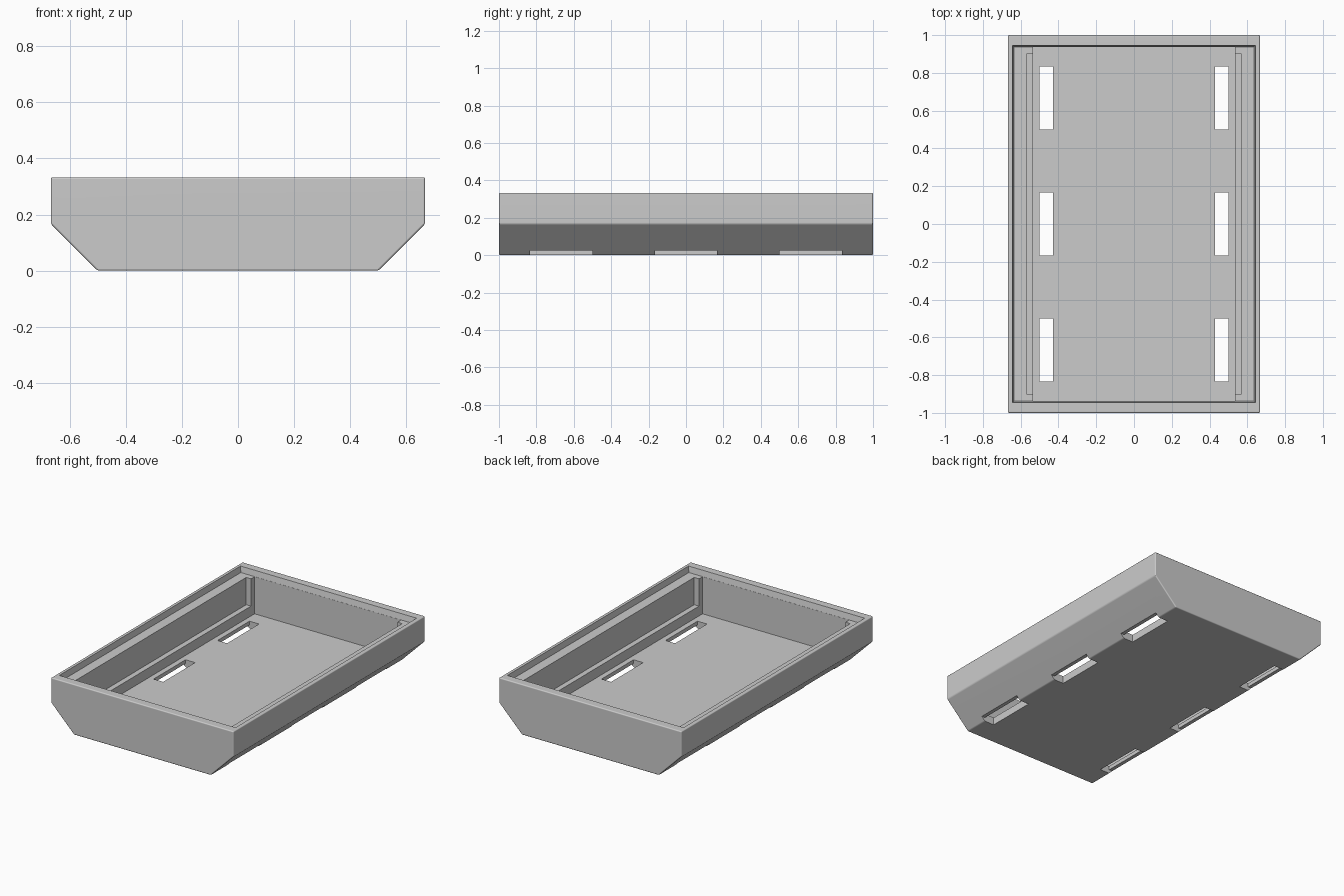
import bpy, bmesh, math

if "Cube" in bpy.data.objects:
    bpy.data.objects.remove(bpy.data.objects["Cube"])


def new_object(name, bm):
    bmesh.ops.recalc_face_normals(bm, faces=bm.faces)
    mesh = bpy.data.meshes.new(name)
    bm.to_mesh(mesh)
    bm.free()
    ob = bpy.data.objects.new(name, mesh)
    bpy.context.collection.objects.link(ob)
    return ob


def tapered_box(name, x, y, z, grow=0.0):
    """Box from ranges; the top may be wider than the bottom by grow."""
    bm = bmesh.new()
    rings = []
    for zz, g in ((z[0], 0), (z[1], grow)):
        rings.append([bm.verts.new(p) for p in (
            (x[0] - g, y[0] - g, zz), (x[1] + g, y[0] - g, zz),
            (x[1] + g, y[1] + g, zz), (x[0] - g, y[1] + g, zz))])
    a, b = rings
    bm.faces.new(a)
    bm.faces.new(b)
    for i in range(4):
        j = (i + 1) % 4
        bm.faces.new((a[i], a[j], b[j], b[i]))
    return new_object(name, bm)


def cut(target, cutter):
    mod = target.modifiers.new("cut", 'BOOLEAN')
    mod.operation = 'DIFFERENCE'
    mod.solver = 'EXACT'
    mod.object = cutter
    bpy.context.view_layer.objects.active = target
    bpy.ops.object.modifier_apply(modifier=mod.name)
    bpy.data.objects.remove(cutter)


# Outer body: chamfered profile pulled along y, softened edges
half = [(0.5, 0), (0.667, 0.167), (0.667, 0.333)]
profile = half + [(-x, z) for x, z in reversed(half)]
bm = bmesh.new()
face = bm.faces.new([bm.verts.new((x, -1, z)) for x, z in profile])
ext = bmesh.ops.extrude_face_region(bm, geom=[face])
bmesh.ops.translate(bm, vec=(0, 2, 0),
                    verts=[v for v in ext["geom"] if isinstance(v, bmesh.types.BMVert)])
bmesh.ops.bevel(bm, geom=bm.edges[:], offset=0.007, segments=3, profile=0.5, affect='EDGES')
tray = new_object("tray", bm)

# Main cavity and the shallow step for a lid around the rim
cut(tray, tapered_box("cavity", (-0.535, 0.535), (-0.937, 0.937), (0.05, 0.5)))
cut(tray, tapered_box("lid_step", (-0.636, 0.636), (-0.938, 0.938), (0.295, 0.335), 0.008))

for s in (-1, 1):
    # Long recess in each side wall
    cut(tray, tapered_box("side_recess", sorted((s * 0.5, s * 0.57)), (-0.9, 0.9), (0.115, 0.32)))
    for yc in (-0.667, 0, 0.667):
        # Floor slot, with a notch breaking out through the chamfer
        y = (yc - 0.167, yc + 0.167)
        cut(tray, tapered_box("slot", sorted((s * 0.43, s * 0.5)), y, (-0.1, 0.1)))
        cut(tray, tapered_box("notch", sorted((s * 0.43, s * 0.6)), y, (-0.1, 0.025)))

# Smooth the rounded edges, keep flats flat
bpy.ops.object.select_all(action='DESELECT')
tray.select_set(True)
bpy.context.view_layer.objects.active = tray
bpy.ops.object.shade_smooth_by_angle(angle=math.radians(32))
wn = tray.modifiers.new("flat_faces", 'WEIGHTED_NORMAL')
wn.keep_sharp = True
